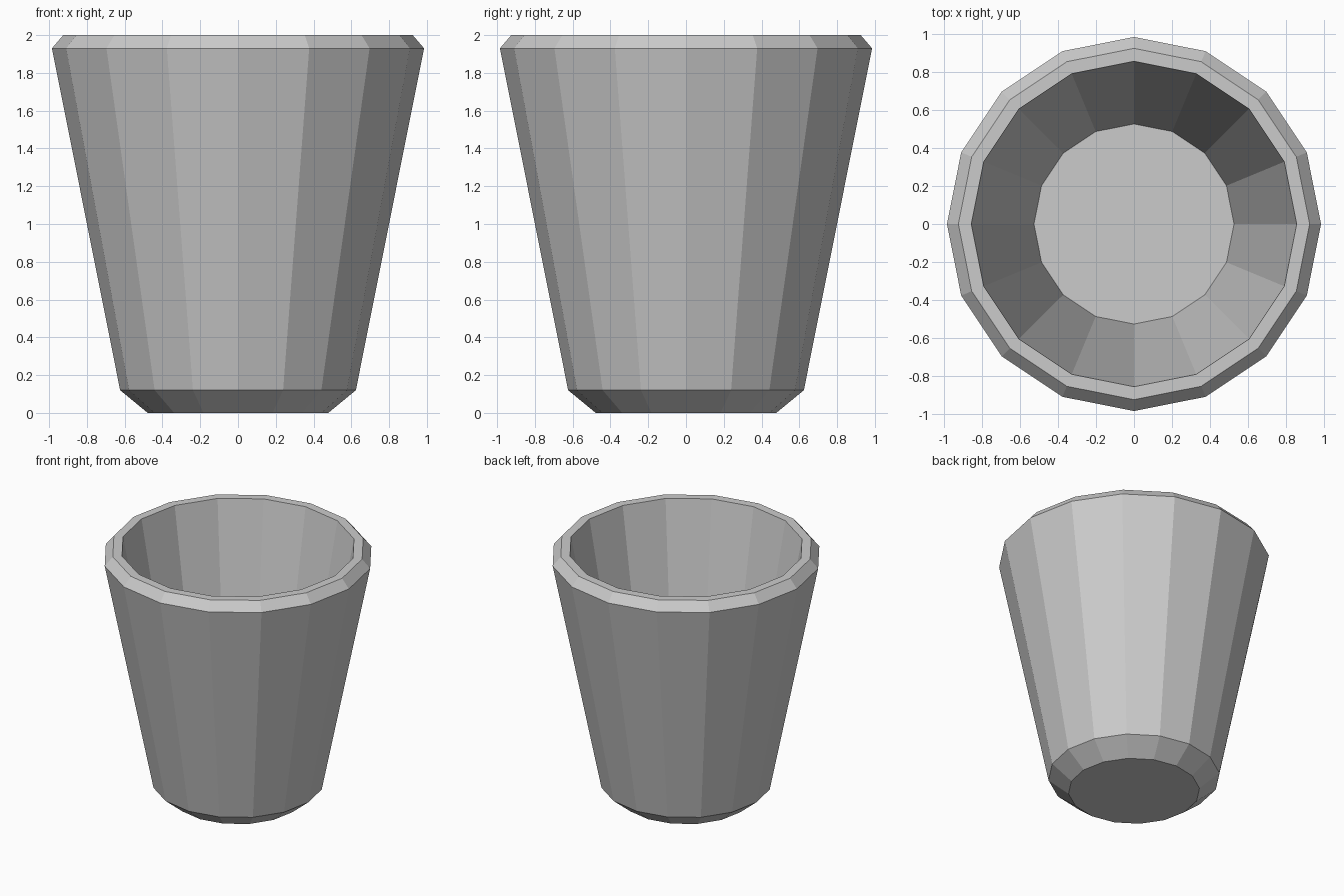
import bpy, bmesh
from math import cos, sin, tau

if "Cube" in bpy.data.objects:
    bpy.data.objects.remove(bpy.data.objects["Cube"])

SIDES = 16
# Radius, height pairs: underside, outer wall, bevelled lip, inner floor
PROFILE = [(0.478, 0), (0.624, 0.12), (0.985, 1.93), (0.925, 2.0),
           (0.857, 2.0), (0.527, 0.18)]

bm = bmesh.new()
rings = [[bm.verts.new((r * cos(tau * i / SIDES), r * sin(tau * i / SIDES), z))
          for i in range(SIDES)] for r, z in PROFILE]

# Walls between neighbouring rings
for low, high in zip(rings, rings[1:]):
    for i in range(SIDES):
        j = (i + 1) % SIDES
        bm.faces.new((low[i], low[j], high[j], high[i]))

# Underside and inner floor
bm.faces.new(rings[0][::-1])
bm.faces.new(rings[-1])
bmesh.ops.recalc_face_normals(bm, faces=bm.faces)

mesh = bpy.data.meshes.new("cup")
bm.to_mesh(mesh)
bm.free()
bpy.context.collection.objects.link(bpy.data.objects.new("cup", mesh))
